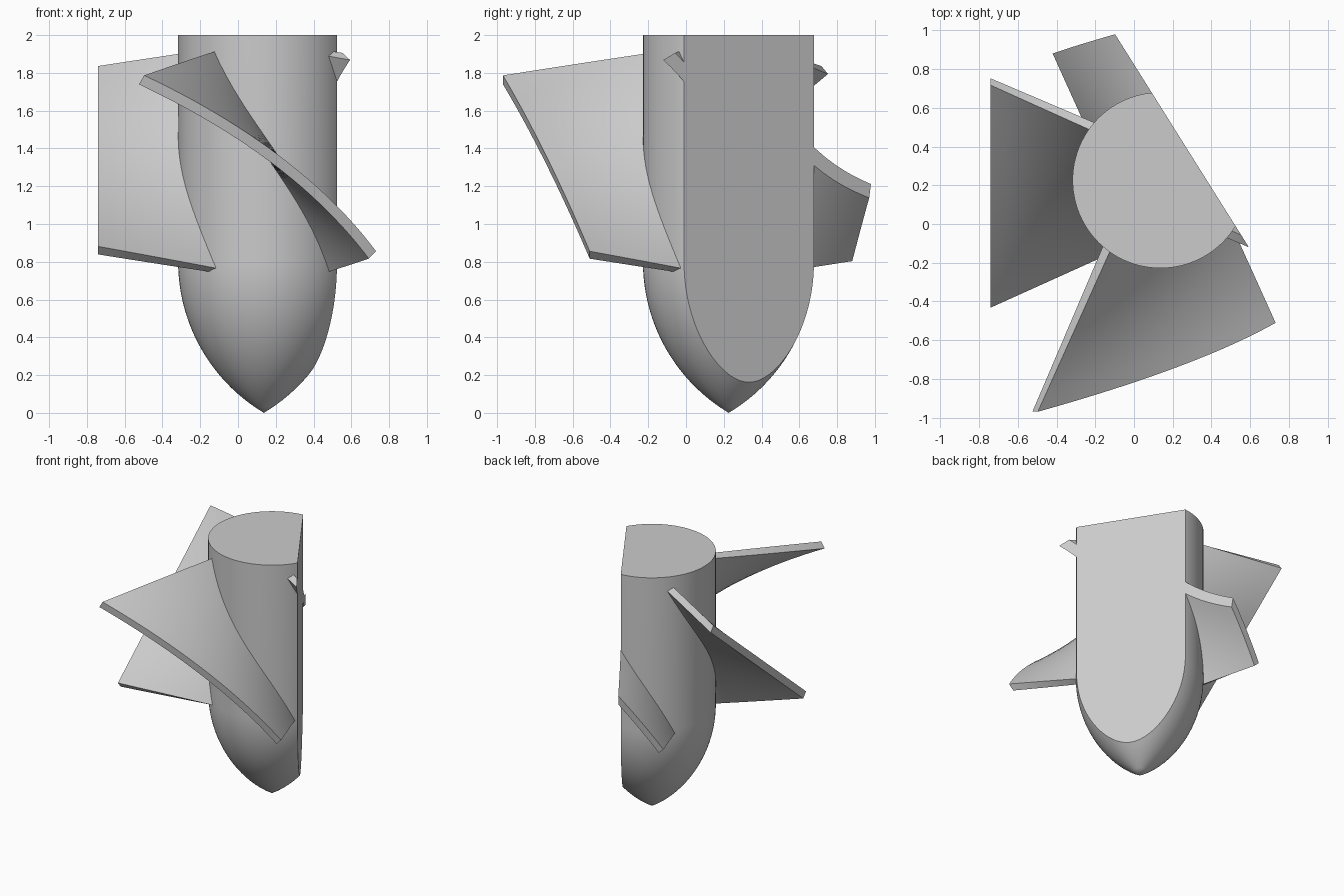
import bpy, bmesh, math
from mathutils import Vector, Matrix

if "Cube" in bpy.data.objects:
    bpy.data.objects.remove(bpy.data.objects["Cube"], do_unlink=True)

AXIS = Vector((0.137, 0.226, 0))       # hub axis
RADIUS, NOSE, HEIGHT = 0.454, 0.8, 2.0
CUT_NORMAL = Vector((0.847, 0.532, 0)).normalized()
CUT_DISTANCE = 0.202
HALF_THICK = 0.0275

grey = bpy.data.materials.new("plain_grey")
grey.use_nodes = True
colour = (0.6, 0.6, 0.6, 1)
grey.diffuse_color = colour
grey.node_tree.nodes["Principled BSDF"].inputs["Base Color"].default_value = colour


def finish(name, bm):
    """Slice off the flat side, cap it and make the object."""
    bmesh.ops.remove_doubles(bm, verts=bm.verts[:], dist=1e-5)
    bmesh.ops.bisect_plane(bm, geom=bm.verts[:] + bm.edges[:] + bm.faces[:],
                           plane_co=CUT_NORMAL * CUT_DISTANCE,
                           plane_no=CUT_NORMAL, clear_outer=True)
    rim = [e for e in bm.edges if e.is_boundary]
    if rim:
        bmesh.ops.holes_fill(bm, edges=rim, sides=0)
    bmesh.ops.recalc_face_normals(bm, faces=bm.faces[:])
    mesh = bpy.data.meshes.new(name)
    bm.to_mesh(mesh)
    bm.free()
    mesh.materials.append(grey)
    obj = bpy.data.objects.new(name, mesh)
    obj.location = AXIS
    bpy.context.collection.objects.link(obj)
    bpy.ops.object.select_all(action='DESELECT')
    obj.select_set(True)
    bpy.context.view_layer.objects.active = obj
    bpy.ops.object.shade_smooth_by_angle(angle=math.radians(30))


# Hub: cylinder with a pointed ogive nose, spun from its profile
def make_hub():
    rho = (RADIUS ** 2 + NOSE ** 2) / (2 * RADIUS)
    steps = 24
    profile = []
    for i in range(steps + 1):
        z = NOSE * i / steps
        profile.append((math.sqrt(rho ** 2 - (NOSE - z) ** 2) + RADIUS - rho, z))
    profile[0] = (0, 0)
    profile += [(RADIUS, HEIGHT), (0, HEIGHT)]
    bm = bmesh.new()
    verts = [bm.verts.new((r, 0, z)) for r, z in profile]
    edges = [bm.edges.new(pair) for pair in zip(verts, verts[1:])]
    bmesh.ops.spin(bm, geom=verts + edges, axis=(0, 0, 1), cent=(0, 0, 0),
                   angle=math.tau, steps=96, use_merge=True)
    finish("hub", bm)


# Blade: thick twisted sheet ruled between a top edge and a bottom edge
def sheet_point(u, t, side):
    v_top, z_top = 0.124 + 0.438 * u, 1.959 - 0.164 * u
    v_bot, z_bot = -0.234 - 0.463 * u, 0.711 + 0.17 * u
    dv, dz = v_bot - v_top, z_bot - z_top
    shift = side * HALF_THICK / math.hypot(dv, dz)
    return Vector((-u, v_top + t * dv + shift * dz, z_top + t * dz - shift * dv))


def make_blade(name, turn, tip_top, tip_bottom, root=0.22, across=10, along=24):
    spin = Matrix.Rotation(math.radians(turn), 3, 'Z')
    bm = bmesh.new()
    grids = []
    for side in (1, -1):
        rows = []
        for j in range(along + 1):
            t = j / along
            tip = tip_top + (tip_bottom - tip_top) * t
            rows.append([bm.verts.new(spin @ sheet_point(
                root + (tip - root) * i / across, t, side))
                for i in range(across + 1)])
        grids.append(rows)
        for a, b in zip(rows, rows[1:]):
            for i in range(across):
                bm.faces.new((a[i], a[i + 1], b[i + 1], b[i]))
    # walls around the border
    upper, lower = [
        g[0] + [r[-1] for r in g[1:]] + g[-1][-2::-1] + [r[0] for r in g[-2:0:-1]]
        for g in grids]
    for i in range(len(upper)):
        bm.faces.new((upper[i - 1], upper[i], lower[i], lower[i - 1]))
    finish(name, bm)


make_hub()
make_blade("right_blade", 0, 0.877, 0.877)
make_blade("front_blade", 90, 1.195, 0.736)
make_blade("left_blade_remnant", 180, 0.7, 0.7)
make_blade("back_blade", -90, 0.934, 0.654)
